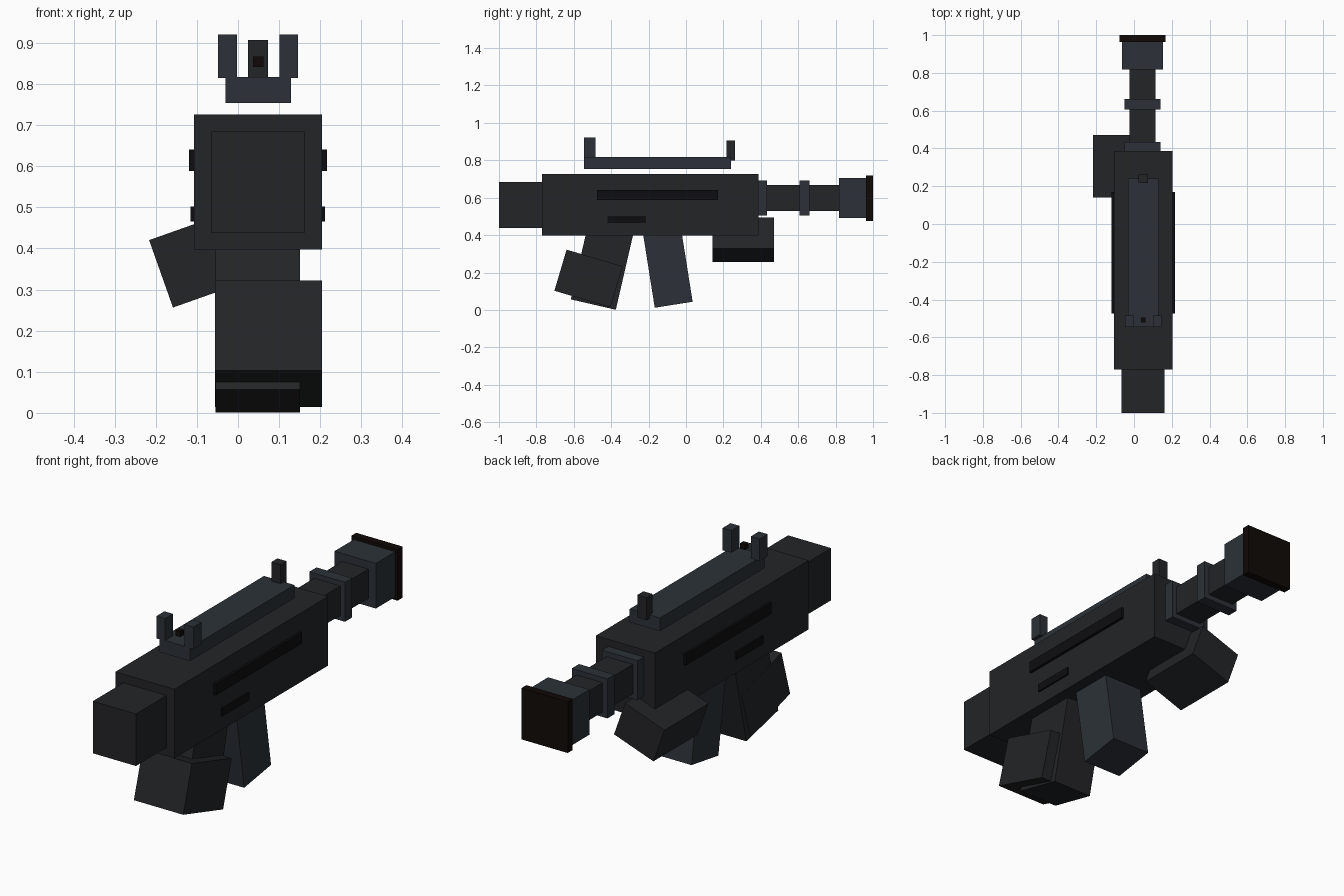
import bpy
from math import radians
from mathutils import Matrix

if "Cube" in bpy.data.objects:
    bpy.data.objects.remove(bpy.data.objects["Cube"])


def material(name, rgb):
    m = bpy.data.materials.new(name)
    m.diffuse_color = (*rgb, 1)
    m.use_nodes = True
    m.node_tree.nodes["Principled BSDF"].inputs["Base Color"].default_value = m.diffuse_color
    return m


DARK = material("dark_metal", (0.017, 0.018, 0.020))
BLUE = material("blue_steel", (0.025, 0.031, 0.040))
BLACK = material("slot_black", (0.004, 0.004, 0.005))
BROWN = material("muzzle_black", (0.005, 0.003, 0.002))


def tilted(name, centre, size, mat, axis='X', angle=0):
    """Box with real dimensions, turned about one axis through its centre."""
    bpy.ops.mesh.primitive_cube_add(size=1)
    ob = bpy.context.object
    ob.name = name
    ob.data.transform(Matrix.Diagonal((*size, 1)))
    ob.matrix_world = Matrix.Translation(centre) @ Matrix.Rotation(radians(angle), 4, axis)
    ob.data.materials.append(mat)
    return ob


def box(name, x, y, z, mat):
    """Upright box from its (min, max) extents."""
    ext = (x, y, z)
    return tilted(name, [(a + b) / 2 for a, b in ext], [b - a for a, b in ext], mat)


# Receiver and stock
box("receiver", (-0.107, 0.204), (-0.77, 0.387), (0.397, 0.726), DARK)
box("stock", (-0.065, 0.162), (-1.0, -0.77), (0.437, 0.685), DARK)

# Side slots, showing on both flanks
box("long_side_slot", (-0.119, 0.217), (-0.475, 0.17), (0.588, 0.641), BLACK)
box("short_side_slot", (-0.115, 0.212), (-0.42, -0.215), (0.465, 0.502), BLACK)

# Top rail and sights
CX = 0.049
box("top_rail", (-0.031, 0.129), (-0.545, 0.24), (0.754, 0.817), BLUE)
for side, s in (("left", -1), ("right", 1)):
    tilted(f"rear_sight_{side}", (CX + s * 0.0745, -0.515, 0.868), (0.046, 0.06, 0.106), BLUE)
box("front_sight", (0.024, 0.073), (0.216, 0.262), (0.80, 0.907), DARK)
box("sight_bead", (0.036, 0.062), (-0.522, -0.495), (0.842, 0.867), BROWN)

# Barrel sections: name, y range, width, height
for name, y, w, h, mat in (
    ("barrel_collar", (0.387, 0.434), 0.188, 0.188, BLUE),
    ("barrel", (0.43, 0.82), 0.138, 0.140, DARK),
    ("barrel_ring", (0.607, 0.661), 0.188, 0.188, BLUE),
    ("muzzle", (0.818, 0.965), 0.218, 0.215, BLUE),
    ("muzzle_cap", (0.963, 1.0), 0.244, 0.244, BROWN),
):
    x = 0.045
    box(name, (x - w / 2, x + w / 2), y, (0.598 - h / 2, 0.598 + h / 2), mat)

# Tilted grip, block on the grip, magazine and foregrip
tilted("grip", (0.048, -0.445, 0.248), (0.206, 0.247, 0.45), DARK, 'X', -13)
tilted("grip_block", (0.074, -0.521, 0.168), (0.26, 0.313, 0.229), DARK, 'X', -16.5)
tilted("magazine", (0.048, -0.101, 0.250), (0.203, 0.205, 0.45), BLUE, 'X', 9)
tilted("foregrip", (-0.0835, 0.306, 0.375), (0.22, 0.331, 0.174), DARK, 'Y', -19.5)
